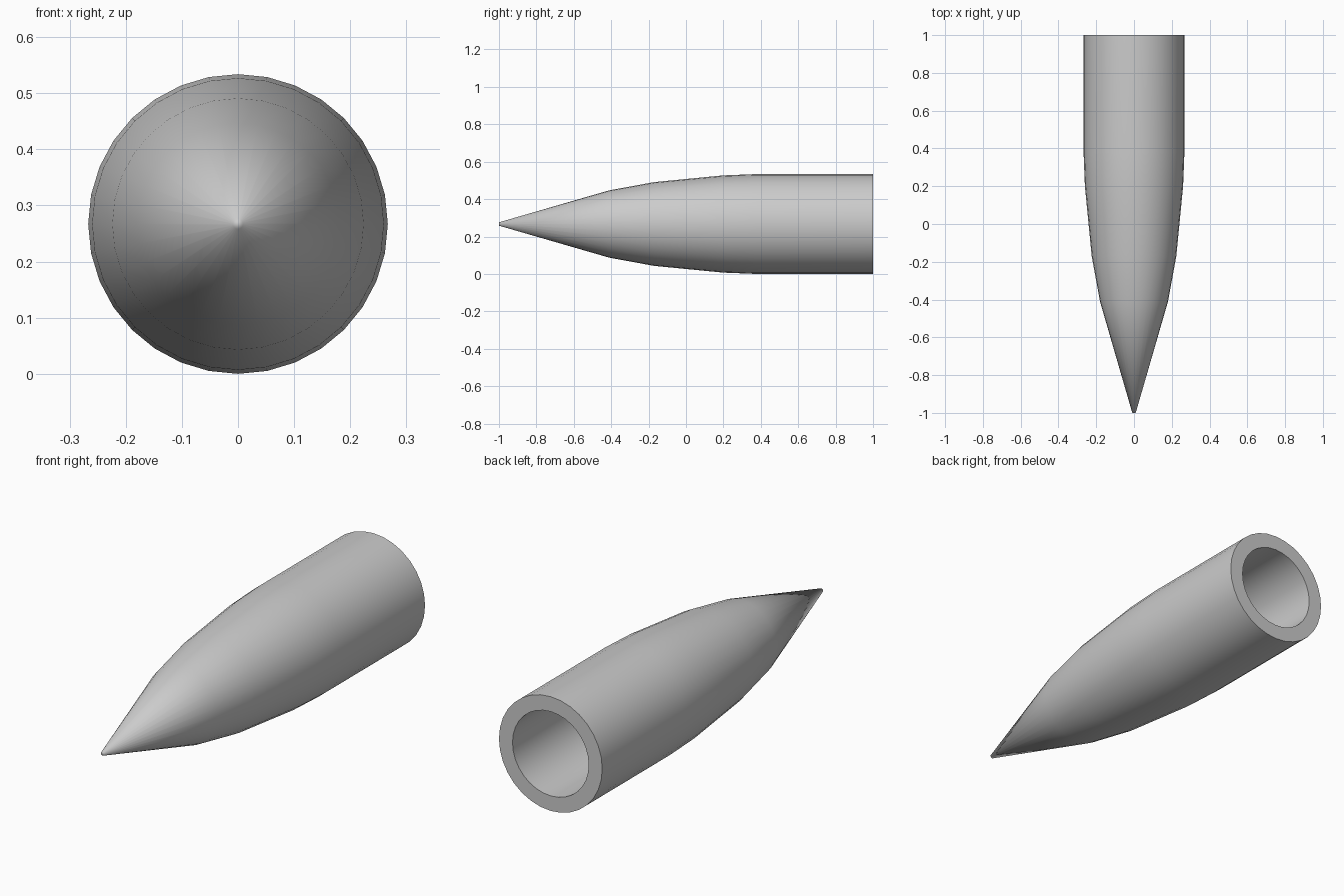
import bpy, bmesh, math

if "Cube" in bpy.data.objects:
    bpy.data.objects.remove(bpy.data.objects["Cube"])

SIDES = 32
RADIUS = 0.267

# Profile as (y, radius): cone tip, outer skin, open rear rim, inner cavity
profile = [(-1.0, 0.009), (-0.41, 0.18), (-0.17, 0.224), (0.2, 0.26),
           (0.38, RADIUS), (1.0, RADIUS),
           (1.0, 0.197), (0.38, 0.197), (0.2, 0.19), (-0.16, 0.155),
           (-0.39, 0.112), (-0.75, 0.009)]

bm = bmesh.new()
rings = []
for y, r in profile:
    rings.append([bm.verts.new((r * math.sin(2 * math.pi * i / SIDES), y,
                                RADIUS + r * math.cos(2 * math.pi * i / SIDES)))
                  for i in range(SIDES)])

# Skin between neighbouring rings
for a, b in zip(rings, rings[1:]):
    for i in range(SIDES):
        j = (i + 1) % SIDES
        bm.faces.new((a[i], a[j], b[j], b[i]))

# Blunt tip and cavity end
bm.faces.new(rings[0])
bm.faces.new(rings[-1])
bmesh.ops.recalc_face_normals(bm, faces=bm.faces)

mesh = bpy.data.meshes.new("nose_cone")
bm.to_mesh(mesh)
bm.free()
nose_cone = bpy.data.objects.new("nose_cone", mesh)
bpy.context.collection.objects.link(nose_cone)

# Smooth sides with a crisp rear rim
bpy.context.view_layer.objects.active = nose_cone
nose_cone.select_set(True)
bpy.ops.object.shade_smooth_by_angle(angle=math.radians(80))
